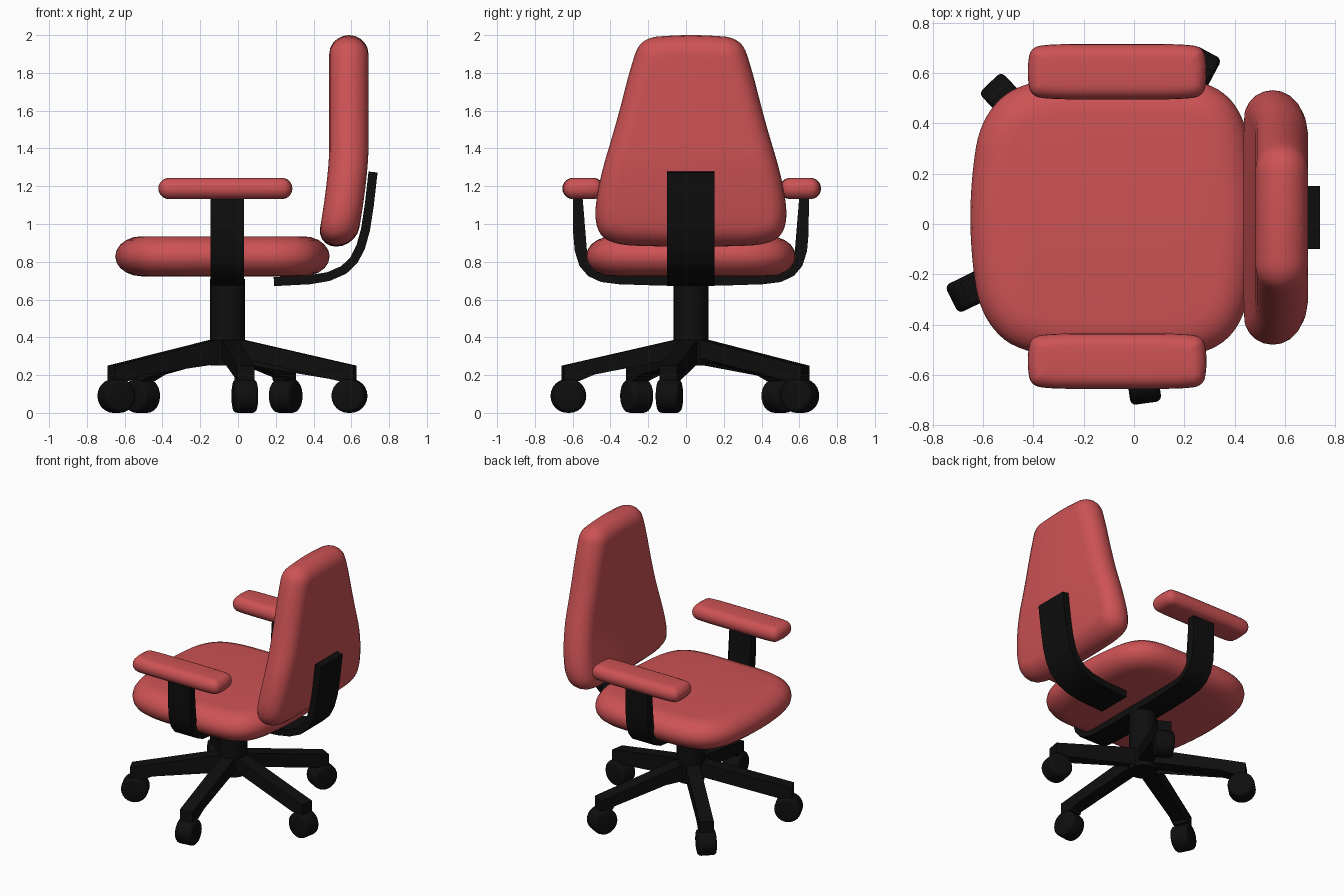
import bpy, bmesh, math
from mathutils import Vector, Matrix

if "Cube" in bpy.data.objects:
    bpy.data.objects.remove(bpy.data.objects["Cube"])


def material(name, rgb):
    m = bpy.data.materials.new(name)
    m.diffuse_color = (*rgb, 1)
    m.use_nodes = True
    m.node_tree.nodes["Principled BSDF"].inputs["Base Color"].default_value = m.diffuse_color
    return m


RED = material("red_fabric", (0.61, 0.085, 0.09))
BLACK = material("black_plastic", (0.0045, 0.0045, 0.0045))
CX, CY = -0.055, 0.026          # axis of the column


def finish(name, bm, mat, angle=35):
    bmesh.ops.recalc_face_normals(bm, faces=bm.faces)
    for f in bm.faces:
        f.smooth = True
    for e in bm.edges:
        if len(e.link_faces) == 2:
            e.smooth = e.calc_face_angle(0) < math.radians(angle)
    me = bpy.data.meshes.new(name)
    bm.to_mesh(me)
    bm.free()
    me.materials.append(mat)
    ob = bpy.data.objects.new(name, me)
    bpy.context.collection.objects.link(ob)
    return ob


def round_outline(half, steps=3):
    """Mirror a half outline in v and cut its corners; stays symmetric."""
    pts = [Vector(p) for p in half] + [Vector((u, -v)) for u, v in reversed(half)]
    for _ in range(steps):
        new = []
        for i, a in enumerate(pts):
            b = pts[(i + 1) % len(pts)]
            new += [a.lerp(b, 0.25), a.lerp(b, 0.75)]
        pts = [new[-1]] + new[:-1]
    return pts


def pad(name, half, thick, edge, place):
    """Cushion: rounded outline in (u, v) with a rounded rim, placed by a function."""
    pts = round_outline(half)
    n = len(pts)
    area = sum(pts[i - 1].x * pts[i].y - pts[i].x * pts[i - 1].y for i in range(n))
    s = 1 if area > 0 else -1
    inward = []
    for i in range(n):
        t = (pts[(i + 1) % n] - pts[i - 1]).normalized()
        inward.append(Vector((-t.y, t.x)) * s)
    bm = bmesh.new()
    rings = []
    for k in range(11):
        a = math.radians(-90 + 18 * k)
        d, w = edge * (1 - math.cos(a)), thick / 2 * math.sin(a)
        rings.append([bm.verts.new(place(*(p + q * d), w)) for p, q in zip(pts, inward)])
    for r0, r1 in zip(rings, rings[1:]):
        for i in range(n):
            j = (i + 1) % n
            bm.faces.new((r0[i], r0[j], r1[j], r1[i]))
    for r in (rings[0], rings[-1]):          # caps as strips across the mirror line
        for i in range(n // 2 - 1):
            bm.faces.new((r[i], r[i + 1], r[n - 2 - i], r[n - 1 - i]))
    return finish(name, bm, RED, 60)


def extrude(name, poly, lo, hi, place):
    bm = bmesh.new()
    a, b = [[bm.verts.new(place(u, v, w)) for u, v in poly] for w in (lo, hi)]
    n = len(poly)
    for i in range(n):
        j = (i + 1) % n
        bm.faces.new((a[i], a[j], b[j], b[i]))
    caps = [bm.faces.new(a), bm.faces.new(b)]
    bmesh.ops.triangulate(bm, faces=caps)
    return finish(name, bm, BLACK)


def ribbon(path, thick):
    """Closed polygon of a given thickness around an open path."""
    pts = [Vector(p) for p in path]
    left, right = [], []
    for i, p in enumerate(pts):
        t = (pts[min(i + 1, len(pts) - 1)] - pts[max(i - 1, 0)]).normalized()
        nrm = Vector((-t.y, t.x)) * thick / 2
        left.append(p + nrm)
        right.append(p - nrm)
    return left + right[::-1]


# seat cushion
pad("seat", [(-0.65, 0.13), (-0.61, 0.40), (-0.44, 0.552), (0, 0.556), (0.29, 0.55),
             (0.44, 0.42), (0.485, 0.12)], 0.212, 0.14,
    lambda u, v, w: (u, CY + v, 0.829 + w))


# backrest cushion, its lower part bent forward
def place_back(u, v, w):
    bend = 0.045 * (max(0, 1.4 - u) / 0.4) ** 1.5
    return (0.587 - bend + w, CY + v, u)


pad("backrest", [(2.0, 0.08), (1.985, 0.265), (1.83, 0.32), (1.55, 0.39), (1.22, 0.49),
                 (0.99, 0.515), (0.89, 0.43), (0.88, 0.15)], 0.208, 0.10, place_back)

# armrest pads
for side, label in ((1, "left"), (-1, "right")):
    pad("armrest_" + label,
        [(-0.355, 0.03), (-0.345, 0.09), (-0.29, 0.11), (0, 0.11), (0.29, 0.11),
         (0.345, 0.09), (0.355, 0.03)], 0.112, 0.055,
        lambda u, v, w: (-0.067 + u, 0.03 + side * 0.575 + v, 1.188 + w))

# U-shaped armrest bracket
arm = [(0.6, 1.16), (0.598, 0.95), (0.59, 0.86), (0.568, 0.79), (0.53, 0.745),
       (0.47, 0.717), (0.38, 0.706), (0.2, 0.70)]
arm += [(-u, v) for u, v in reversed(arm)]
extrude("armrest_bracket", ribbon(arm, 0.05), -0.145, 0.032,
        lambda u, v, w: (w, CY + u, v))

# curved backrest bracket
back = [(0.19, 0.695), (0.38, 0.705), (0.48, 0.722), (0.56, 0.757), (0.615, 0.81),
        (0.65, 0.88), (0.675, 0.97), (0.695, 1.10), (0.715, 1.275)]
extrude("backrest_bracket", ribbon(back, 0.048), -0.1, 0.15,
        lambda u, v, w: (u, w, v))

# central column
bm = bmesh.new()
bmesh.ops.create_cone(bm, cap_ends=True, segments=24, radius1=0.092, radius2=0.092, depth=0.46,
                      matrix=Matrix.Translation((CX, CY, 0.48)))
finish("column", bm, BLACK)

# five legs with castors
leg = [(0, 0.39), (0.09, 0.385), (0.685, 0.25), (0.685, 0.17), (0.6, 0.17), (0.59, 0.19),
       (0.1, 0.285), (0, 0.27)]
for k in range(5):
    a = math.radians(-10 + 72 * k)
    c, s = math.cos(a), math.sin(a)
    extrude(f"leg_{k + 1}", leg, -0.047, 0.047,
            lambda u, v, w: (CX + u * c - w * s, CY + u * s + w * c, v))
    bm = bmesh.new()
    bmesh.ops.create_cone(bm, cap_ends=True, segments=24, radius1=0.09, radius2=0.09, depth=0.124)
    rims = [e for e in bm.edges if abs(e.verts[0].co.z - e.verts[1].co.z) < 1e-4]
    bmesh.ops.bevel(bm, geom=rims, offset=0.022, segments=3, profile=0.5, affect='EDGES')
    bm.transform(Matrix.Translation((CX + 0.655 * c, CY + 0.655 * s, 0.09))
                 @ Matrix.Rotation(a, 4, 'Z') @ Matrix.Rotation(math.pi / 2, 4, 'X'))
    finish(f"castor_{k + 1}", bm, BLACK)
